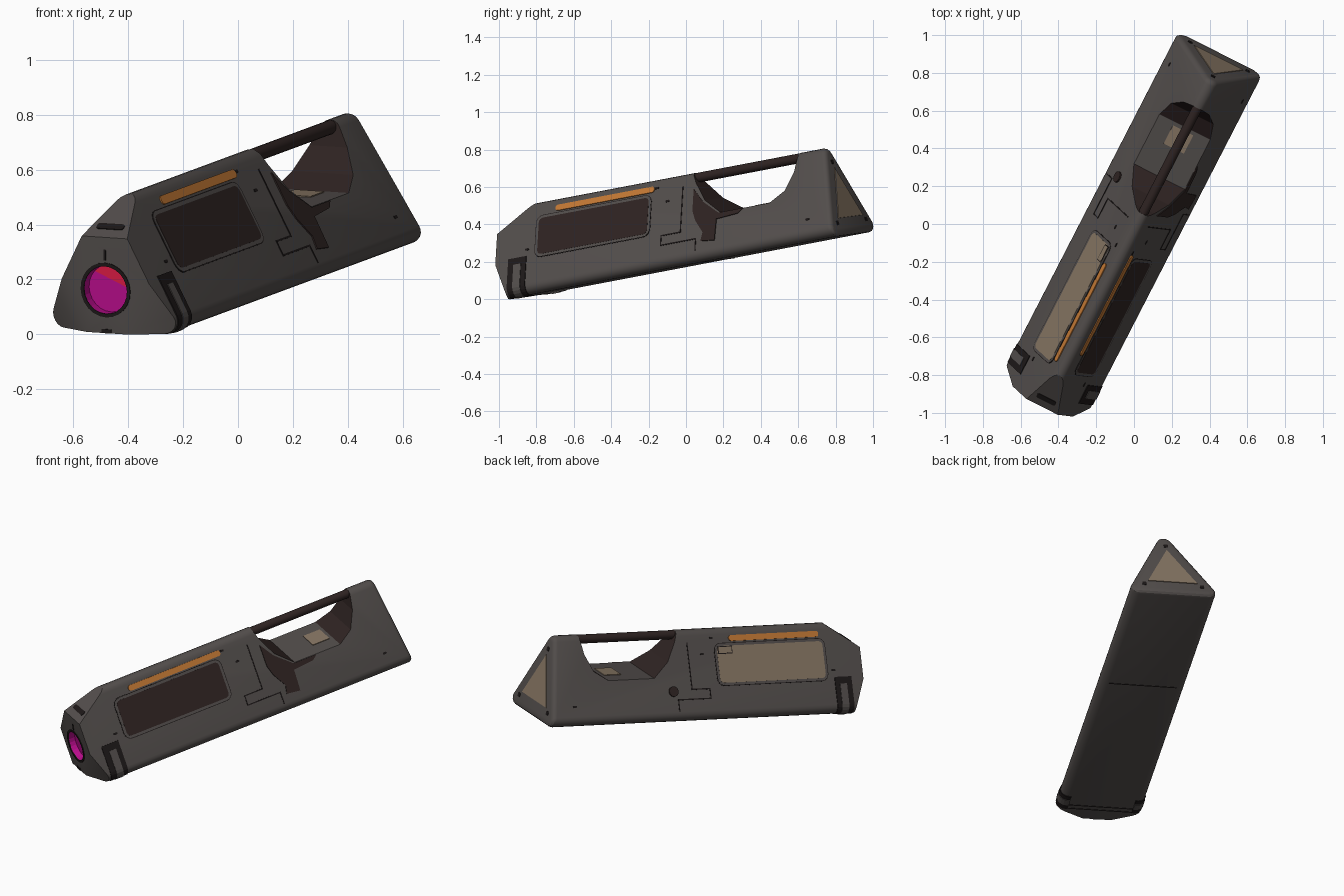
import bpy, bmesh
from math import pi, sin, cos
from mathutils import Vector, Matrix

if "Cube" in bpy.data.objects:
    bpy.data.objects.remove(bpy.data.objects["Cube"])

# Pose of the whole lamp: local x across, y along the body, z towards the ridge
ACROSS, ALONG = Vector((.889, -.458, 0)), Vector((.451, .876, .167))
UP = ACROSS.cross(ALONG)
POSE = Matrix((ACROSS, ALONG, UP)).transposed().to_4x4()
MID = Vector((0, 0, .35))
POSE = POSE @ Matrix.Translation(MID) @ Matrix.Rotation(.06, 4, 'Y') @ Matrix.Translation(-MID)


def material(name, colour):
    m = bpy.data.materials.new(name)
    m.use_nodes = True
    m.diffuse_color = (*colour, 1)
    m.node_tree.nodes["Principled BSDF"].inputs["Base Color"].default_value = (*colour, 1)
    return m


GREY = material("warm grey", (.085, .075, .071))
BROWN = material("dark brown", (.028, .017, .016))
BLACK = material("near black", (.012, .009, .009))
BEIGE = material("beige", (.24, .18, .125))
ORANGE = material("orange", (.55, .19, .035))
MAGENTA = material("magenta", (.5, .004, .27))
RED = material("red", (.75, .012, .06))


def add(name, bm, *mats):
    bmesh.ops.recalc_face_normals(bm, faces=bm.faces)
    me = bpy.data.meshes.new(name)
    bm.to_mesh(me)
    bm.free()
    for m in mats:
        me.materials.append(m)
    ob = bpy.data.objects.new(name, me)
    bpy.context.collection.objects.link(ob)
    ob.matrix_world = POSE
    return ob


def prism(points, move):
    """Polygon through 3D points, extruded by a vector."""
    bm = bmesh.new()
    face = bm.faces.new([bm.verts.new(p) for p in points])
    new = bmesh.ops.extrude_face_region(bm, geom=[face])["geom"]
    bmesh.ops.translate(bm, vec=move, verts=[g for g in new if isinstance(g, bmesh.types.BMVert)])
    return bm


def plate(name, pts, plane, mat, h=.004):
    origin, ex, ey, n = (Vector(p) for p in plane)
    base = origin - n * .004
    return add(name, prism([base + ex * a + ey * b for a, b in pts], n * (h + .004)), mat)


def rounded(a0, a1, b0, b1, r):
    pts = []
    for i, (a, b) in enumerate([(a1 - r, b1 - r), (a0 + r, b1 - r), (a0 + r, b0 + r), (a1 - r, b0 + r)]):
        pts += [(a + r * cos((i + k / 4) * pi / 2), b + r * sin((i + k / 4) * pi / 2)) for k in range(5)]
    return pts


def rect(a0, a1, b0, b1):
    return [(a0, b0), (a1, b0), (a1, b1), (a0, b1)]


def side_plane(side):
    return (side * .245, 0, .241), (0, 1, 0), (-side * .465, 0, .885), (side * .885, 0, .465)


FRONT = (0, -1.01, .335), (1, 0, 0), (0, 0, 1), (0, -1, 0)
BOTTOM = (0, 0, .175), (1, 0, 0), (0, 1, 0), (0, 0, -1)

# Body: rounded triangle section with a slanted, softened back end
R = .045
profile = []
for cx, cz, start in ((.205, .22, -90), (0, .61, 28), (-.205, .22, 152)):
    span = 118 if cx else 124
    for k in range(7):
        a = (start + span * k / 6) * pi / 180
        profile.append(Vector((cx + R * cos(a), -1.01, cz + R * sin(a))))
bm = prism(profile, (0, 2, 0))
for v in bm.verts:
    if v.co.y > 0:
        v.co.y = .985 + (.655 - v.co.z) * .16
rim = [e for e in bm.edges if all(v.co.y > 0 for v in e.verts)]
bmesh.ops.bevel(bm, geom=rim, offset=.025, segments=3, profile=.5, affect='EDGES')
# Front corners trimmed back
for point, normal in (((0, -1.01, .53), (0, -.505, .863)),
                      ((.13, -1.01, .27), (.4, -.9, -.2)),
                      ((-.13, -1.01, .27), (-.4, -.9, -.2))):
    cut = bmesh.ops.bisect_plane(bm, geom=bm.verts[:] + bm.edges[:] + bm.faces[:],
                                 plane_co=point, plane_no=normal, clear_outer=True)
    bmesh.ops.holes_fill(bm, edges=[e for e in bm.edges if e.is_boundary])
body = add("body", bm, GREY, BROWN, MAGENTA)

# Handle opening cutter: grey floor, brown end walls
saddle = [(.17, .8), (.18, .65), (.2, .6), (.26, .5), (.36, .42), (.66, .42), (.75, .47), (.80, .56), (.82, .65), (.82, .8)]
grip_cutter = add("grip_cutter", prism([(-.4, y, z) for y, z in saddle], (.8, 0, 0)), GREY, BROWN, MAGENTA)
for p in grip_cutter.data.polygons:
    p.material_index = 0 if p.normal.z < -.95 else 1

# Lens well cutter
ring = [(.088 * cos(k * pi / 12), .088 * sin(k * pi / 12)) for k in range(24)]
lens_cutter = add("lens_cutter", prism([(x, -1.1, z + .335) for x, z in ring], (0, .13, 0)), GREY, BROWN, MAGENTA)
for p in lens_cutter.data.polygons:
    p.material_index = 2
for cutter in (grip_cutter, lens_cutter):
    cutter.hide_render = True
    cutter.hide_viewport = True
    mod = body.modifiers.new(cutter.name, 'BOOLEAN')
    mod.object = cutter
    mod.solver = 'EXACT'

# Lens: red upper segment and dark surround
red_part = [(.086 * cos(a * pi / 180), .086 * sin(a * pi / 180)) for a in range(0, 136, 9)]
plate("lens_red_segment", red_part, ((0, -.97, .335), *FRONT[1:]), RED, .003)
bm = bmesh.new()
inner = [bm.verts.new((x, -1.013, z + .335)) for x, z in ring]
outer = [bm.verts.new((x * 1.15, -1.013, z * 1.15 + .335)) for x, z in ring]
for k in range(24):
    j = (k + 1) % 24
    bm.faces.new((inner[k], inner[j], outer[j], outer[k]))
add("lens_ring", bm, BLACK).modifiers.new("thickness", 'SOLIDIFY').thickness = .006
plate("front_tick", rect(-.004, .004, .11, .15), FRONT, BLACK, .003)
plate("front_notch", rect(-.02, .02, -.16, -.145), FRONT, BLACK, .003)
plate("nose_slot", rounded(-.055, .055, .045, .075, .01),
      ((0, -1.01, .53), (1, 0, 0), (0, .863, .505), (0, -.505, .863)), BLACK, .003)

# Carrying bar along the ridge
bm = bmesh.new()
bmesh.ops.create_cone(bm, cap_ends=True, segments=16, radius1=.026, radius2=.026, depth=.71,
                      matrix=Matrix.Translation((0, .5, .628)) @ Matrix.Rotation(pi / 2, 4, 'X'))
add("handle_bar", bm, BROWN)

# Side panels, light strips, seams and corner guards
for side, word, panel, strip, mat in ((1, "left", (-.755, -.085), (-.657, -.053), BROWN),
                                      (-1, "right", (-.765, -.07), (-.745, -.155), BEIGE)):
    face = side_plane(side)
    a, b = panel
    for part, grow, colour, h in (("groove", .018, BLACK, .0015), ("frame", .014, GREY, .0025), ("panel", 0, mat, .0035)):
        plate(f"{word}_{part}", rounded(a - grow, b + grow, .157 - grow, .372 + grow, .025 + grow), face, colour, h)
    a, b = strip
    plate(f"{word}_light_strip", rounded(a, b, .398, .432, .016), face, ORANGE, .005)
    # Stepped seam between the two halves
    for k, r in enumerate((rect(.117, .123, .13, .4), rect(0, .123, .125, .132), rect(0, .006, .07, .13),
                           rect(0, .22, .068, .075), rect(.214, .22, 0, .07))):
        plate(f"{word}_seam_{k}", r, face, BLACK, .002)
    # Small fasteners
    for k, (y, s) in enumerate(((-.82, .2), (.03, .33), (.9, .06), (-.04, .42))):
        plate(f"{word}_fastener_{k}", rounded(y - .012, y + .012, s - .006, s + .006, .005), face, BLACK, .002)
    # Guard wrapping the lower front edge
    corner = [(.245 - .465 * .16, .241 + .885 * .16)] + [(p.x, p.z) for p in reversed(profile[:7])] + [(.19, .175)]
    for part, y0, y1, skip, colour, t in (("guard", -.93, -.82, 0, BLACK, .004), ("guard_inset", -.895, -.85, 1, GREY, .007)):
        bm = bmesh.new()
        pts = corner[skip:]
        if skip:
            pts = [(.245 - .465 * .12, .241 + .885 * .12)] + pts
        rows = [[bm.verts.new((side * x, y, z)) for x, z in pts] for y in (y0, y1)]
        for k in range(len(pts) - 1):
            bm.faces.new((rows[0][k], rows[0][k + 1], rows[1][k + 1], rows[1][k]))
        mod = add(f"{word}_{part}", bm, colour).modifiers.new("thickness", 'SOLIDIFY')
        mod.thickness, mod.offset = t * 2, 0
for k, y in enumerate((-.93, -.9, .215)):
    plate(f"bottom_seam_{k}", rect(-.2, .2, y, y + .006), BOTTOM, BLACK, .002)

# Trigger patch on one side, round button and latch on the other
plate("trigger_patch", [(.19, .37), (.25, .285), (.35, .2), (.5, .2), (.47, .175), (.34, .165), (.335, .04),
                        (.25, .05), (.26, .1), (.21, .18), (.19, .24)], side_plane(1), BROWN, .005)
plate("round_button", rounded(.215, .275, .09, .15, .03), side_plane(-1), BROWN, .009)
plate("latch_outline", rect(-.17, -.075, .325, .37), side_plane(-1), BLACK, .005)
plate("latch", rect(-.165, -.08, .33, .365), side_plane(-1), BEIGE, .006)

# Floor label and back panel with corner notches
plate("floor_label", rect(-.06, .06, .53, .64), ((0, 0, .42), (1, 0, 0), (0, 1, 0), (0, 0, 1)), BEIGE)
slant = Vector((0, -.16, 1)).normalized()
BACK = (0, 1.033, .355), (1, 0, 0), slant, (0, slant.z, -slant.y)
plate("back_panel", [(-.145, -.085), (.145, -.085), (0, .19)], BACK, BEIGE)
for k, (a, b) in enumerate(((-.17, -.11), (.17, -.11), (0, .225))):
    plate(f"back_notch_{k}", rounded(a - .012, a + .012, b - .012, b + .012, .005), BACK, BLACK, .003)

# Smooth shading with crisp edges
bpy.ops.object.select_all(action='DESELECT')
for name in ("body", "handle_bar"):
    bpy.data.objects[name].select_set(True)
bpy.context.view_layer.objects.active = body
bpy.ops.object.shade_smooth_by_angle(angle=pi / 6)
